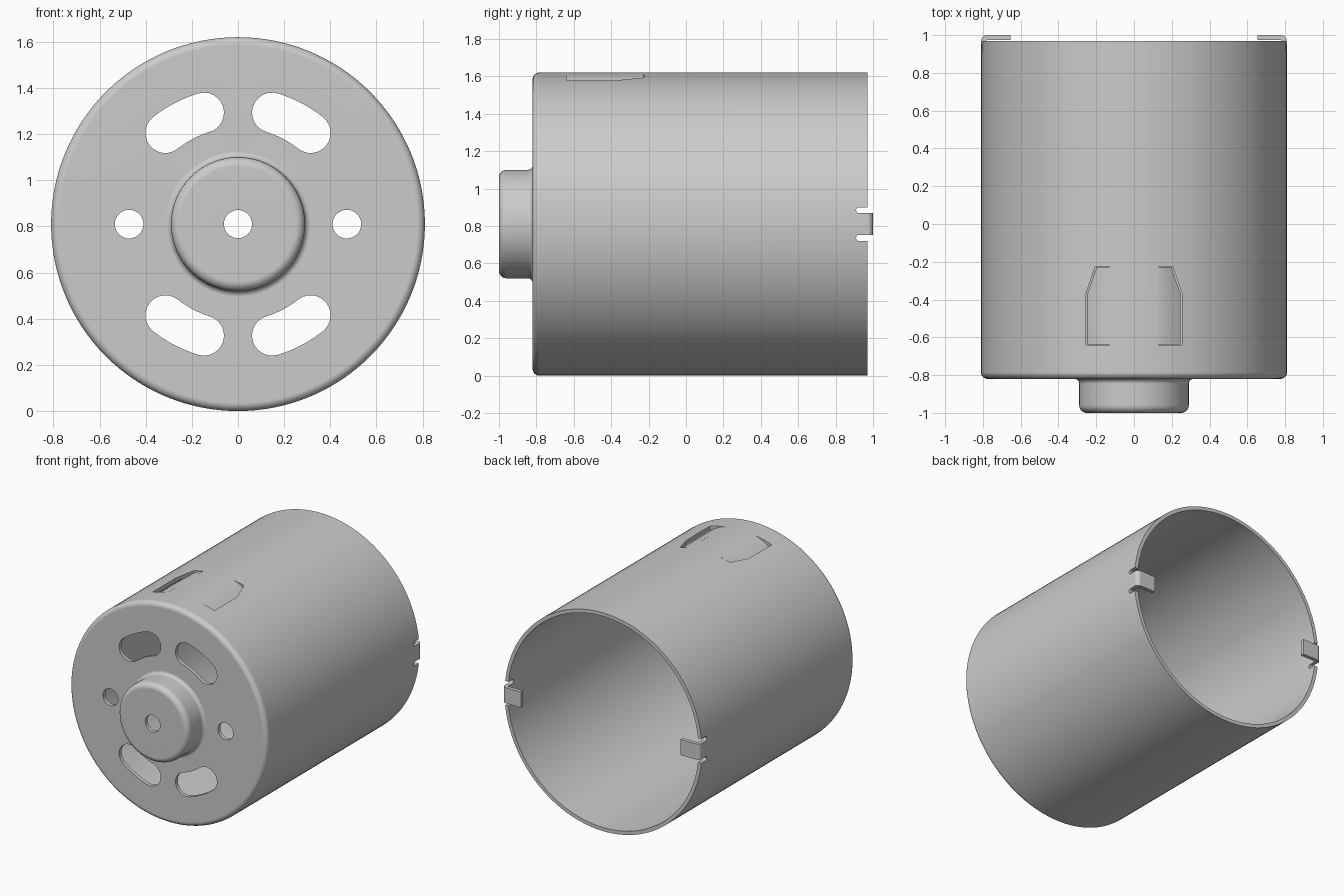
import bpy, bmesh, math
from mathutils import Vector, Matrix

R = 0.81        # can radius, also the axis height
T = 0.027       # sheet thickness
FRONT, RIM, NOSE = -0.82, 0.97, -1.0

cube = bpy.data.objects.get("Cube")
if cube:
    bpy.data.objects.remove(cube, do_unlink=True)

steel = bpy.data.materials.new("grey_steel")
steel.use_nodes = True
grey = (0.6, 0.6, 0.6, 1)
steel.diffuse_color = grey
steel.node_tree.nodes["Principled BSDF"].inputs["Base Color"].default_value = grey


def rounded(corners, steps=6):
    """Closed 2D outline with filleted corners, given as (u, v, radius)."""
    out = []
    n = len(corners)
    for i, (u, v, r) in enumerate(corners):
        p = Vector((u, v))
        if r == 0:
            out.append(p)
            continue
        a = (Vector(corners[i - 1][:2]) - p).normalized()
        b = (Vector(corners[(i + 1) % n][:2]) - p).normalized()
        centre = p + (a + b) * r
        for k in range(steps + 1):
            t = math.pi / 2 * k / steps
            out.append(centre - b * r * math.cos(t) - a * r * math.sin(t))
    return out


def disc(u, v, r, n=40):
    return [Vector((u + r * math.cos(math.tau * k / n), v + r * math.sin(math.tau * k / n)))
            for k in range(n)]


def kidney(radius, a0, a1, w, steps=12):
    """Curved slot around the axis with round ends."""
    def at(r, a):
        return Vector((r * math.cos(a), r * math.sin(a)))
    pts = []
    for k in range(steps + 1):
        pts.append(at(radius + w, a0 + (a1 - a0) * k / steps))
    for k in range(1, steps):
        pts.append(at(radius, a1) + at(w, a1 + math.pi * k / steps))
    for k in range(steps + 1):
        pts.append(at(radius - w, a1 + (a0 - a1) * k / steps))
    for k in range(1, steps):
        pts.append(at(radius, a0) + at(w, a0 + math.pi + math.pi * k / steps))
    return pts


def prism(bm, outline, lo, hi, place):
    """Extrude an outline from lo to hi; place maps (u, v, depth) to xyz."""
    a = [bm.verts.new(place(p.x, p.y, lo)) for p in outline]
    b = [bm.verts.new(place(p.x, p.y, hi)) for p in outline]
    bm.faces.new(a)
    bm.faces.new(b[::-1])
    for i in range(len(a)):
        j = (i + 1) % len(a)
        bm.faces.new((a[i], b[i], b[j], a[j]))


def make(name, bm):
    bmesh.ops.recalc_face_normals(bm, faces=bm.faces)
    mesh = bpy.data.meshes.new(name)
    bm.to_mesh(mesh)
    bm.free()
    mesh.materials.append(steel)
    ob = bpy.data.objects.new(name, mesh)
    bpy.context.collection.objects.link(ob)
    return ob


def activate(ob):
    bpy.ops.object.select_all(action='DESELECT')
    ob.select_set(True)
    bpy.context.view_layer.objects.active = ob


def smooth(ob):
    activate(ob)
    bpy.ops.object.shade_smooth_by_angle(angle=math.radians(32))
    wn = ob.modifiers.new("even_shading", 'WEIGHTED_NORMAL')
    wn.keep_sharp = True


def along_y(u, v, d):
    return (u, d, v + R)


def along_z(u, v, d):
    return (u, v, d)


def along_x(u, v, d):
    return (d, u, v + R)


# Can: drawn sheet cup with a hollow nose and a centre hole, turned about y
bm = bmesh.new()
profile = rounded([
    (R, RIM, 0), (R, FRONT, 0.035), (0.29, FRONT, 0.025), (0.29, NOSE, 0.04),
    (0.061, NOSE, 0), (0.061, NOSE + T, 0), (0.29 - T, NOSE + T, 0.015),
    (0.29 - T, FRONT + T, 0.04), (R - T, FRONT + T, 0.012), (R - T, RIM, 0)])
ring = [bm.verts.new((0, p.y, R - p.x)) for p in profile]
edges = [bm.edges.new((ring[i - 1], ring[i])) for i in range(len(ring))]
bmesh.ops.spin(bm, geom=ring + edges, cent=(0, 0, R), axis=(0, 1, 0),
               dvec=(0, 0, 0), angle=math.tau, steps=128, use_merge=True)
bmesh.ops.remove_doubles(bm, verts=bm.verts, dist=0.0001)
can = make("motor_can", bm)

# Cutters: vents, screw holes, lance openings and rim notches
bm = bmesh.new()
vent = kidney(0.505, math.radians(51.5), math.radians(73), 0.087)
lance = [Vector(p) for p in ((0.13, -0.64), (0.255, -0.64), (0.255, -0.37),
                             (0.205, -0.225), (0.13, -0.225))]
for sx in (-1, 1):
    prism(bm, disc(sx * 0.472, 0, 0.062), -0.9, -0.7, along_y)
    prism(bm, [Vector((sx * p.x, p.y)) for p in lance], 1.45, 1.7, along_z)
    for sz in (-1, 1):
        prism(bm, [Vector((sx * p.x, sz * p.y)) for p in vent], -0.9, -0.7, along_y)
        notch = rounded([(0.91, sz * 0.058, 0.014), (0.91, sz * 0.09, 0.014),
                         (1.1, sz * 0.09, 0), (1.1, sz * 0.058, 0)])
        prism(bm, notch, sx * 0.7, sx * 0.9, along_x)
cutter = make("cutter", bm)
cutter.hide_render = True
cut = can.modifiers.new("openings", 'BOOLEAN')
cut.operation = 'DIFFERENCE'
cut.solver = 'EXACT'
cut.object = cutter
activate(can)
bpy.ops.object.modifier_apply(modifier=cut.name)
bpy.data.objects.remove(cutter, do_unlink=True)
smooth(can)

# Rim tabs: short tongues bent inward over the open end
bm = bmesh.new()
tab = rounded([(R - 0.001, 0.955, 0), (R - 0.001, 1.0, 0.03), (0.655, 1.0, 0),
               (0.655, 1.0 - T, 0), (R - T, 1.0 - T, 0.005), (R - T, 0.955, 0)])
prism(bm, tab, R - 0.058, R + 0.058, along_z)
tabs = make("rim_tabs", bm)
tabs.modifiers.new("both_sides", 'MIRROR')
smooth(tabs)

# Lanced tongues: pressed slightly inward from the top of the wall
bm = bmesh.new()
COLS = 10
rows = []
for y, edge in ((-0.638, 0.247), (-0.37, 0.247), (-0.227, 0.197)):
    row = []
    for k in range(COLS + 1):
        x = 0.13 + (edge - 0.13) * k / COLS
        drop = 0.032 * ((x - 0.13) / 0.117) ** 1.5
        row.append(bm.verts.new((x, y, R + math.sqrt(R * R - x * x) - drop)))
    rows.append(row)
for r0, r1 in zip(rows, rows[1:]):
    for k in range(COLS):
        bm.faces.new((r0[k], r0[k + 1], r1[k + 1], r1[k]))
# Thicken downward into a closed sheet
top = list(bm.faces)
lower = bmesh.ops.extrude_face_region(bm, geom=top)["geom"]
bmesh.ops.translate(bm, vec=(0, 0, -T), verts=[g for g in lower if isinstance(g, bmesh.types.BMVert)])
tongues = make("lanced_tongues", bm)
tongues.modifiers.new("both_sides", 'MIRROR').use_mirror_merge = False
smooth(tongues)
